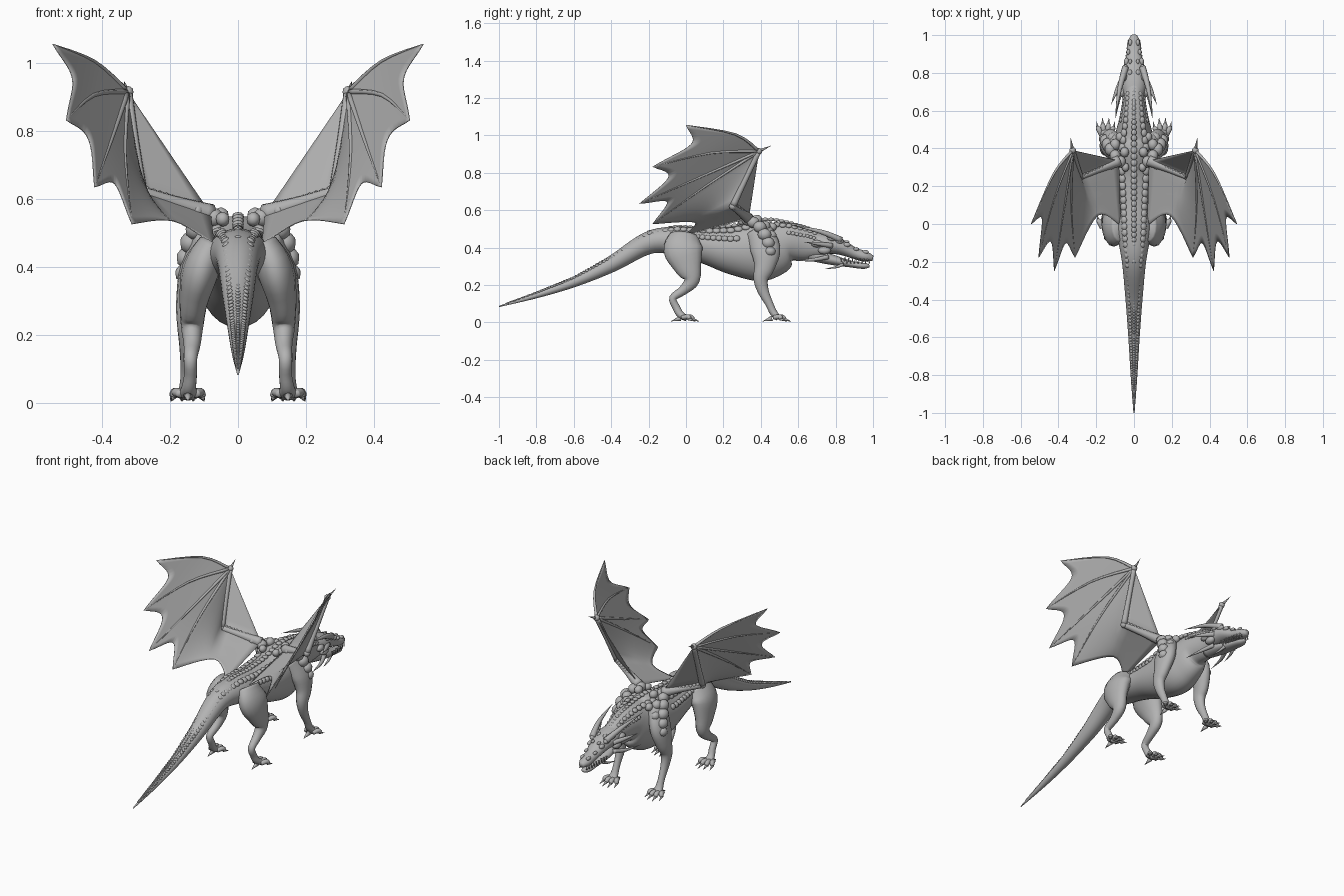
import bpy, bmesh, math
from mathutils import Vector, Matrix

cube = bpy.data.objects.get("Cube")
if cube:
    bpy.data.objects.remove(cube)

grey = bpy.data.materials.new("stone_grey")
grey.use_nodes = True
COLOUR = (0.45, 0.45, 0.45, 1)
grey.diffuse_color = COLOUR
grey.node_tree.nodes["Principled BSDF"].inputs["Base Color"].default_value = COLOUR


def finish(name, bm, mirror=False, thickness=0):
    bmesh.ops.recalc_face_normals(bm, faces=bm.faces)
    for f in bm.faces:
        f.smooth = True
    mesh = bpy.data.meshes.new(name)
    bm.to_mesh(mesh)
    bm.free()
    mesh.materials.append(grey)
    ob = bpy.data.objects.new(name, mesh)
    bpy.context.collection.objects.link(ob)
    if thickness:
        mod = ob.modifiers.new("thickness", 'SOLIDIFY')
        mod.thickness, mod.offset = thickness, 0
    if mirror:
        ob.modifiers.new("mirror", 'MIRROR').use_mirror_merge = False
    return ob


def spline(pts, t):
    """Smooth point through all pts, t from 0 to 1."""
    n = len(pts) - 1
    i = min(int(t * n), n - 1)
    f = t * n - i
    p = [Vector(pts[max(0, min(n, i + k))]) for k in (-1, 0, 1, 2)]
    return p[1] + (p[2] - p[0]) * (f / 2) + (p[0] * 2 - p[1] * 5 + p[2] * 4 - p[3]) * (f * f / 2) \
        + (p[1] * 3 - p[0] - p[2] * 3 + p[3]) * (f ** 3 / 2)


def loft(bm, stations, sides=16, steps=4):
    """Elliptical tube; each station is x, y, z, half width, half depth."""
    n = (len(stations) - 1) * steps
    pts = [spline(stations, i / n) for i in range(n + 1)]
    mids = [Vector(p[:3]) for p in pts]
    along = mids[-1] - mids[0]
    ref = Vector((0, 0, 1)) if abs(along.x) > 0.7 * along.length else Vector((1, 0, 0))
    rings = []
    for i, p in enumerate(pts):
        t = (mids[min(i + 1, n)] - mids[max(i - 1, 0)]).normalized()
        side = (ref - t * ref.dot(t)).normalized()
        up = t.cross(side)
        rings.append([bm.verts.new(mids[i] + side * max(p[3], .0005) * math.cos(a) + up * max(p[4], .0005) * math.sin(a))
                      for a in (2 * math.pi * k / sides for k in range(sides))])
    for a, b in zip(rings, rings[1:]):
        for k in range(sides):
            j = (k + 1) % sides
            bm.faces.new((a[k], a[j], b[j], b[k]))
    bm.faces.new(rings[0])
    bm.faces.new(rings[-1])


def spike(bm, a, b, r):
    loft(bm, [(*a, r, r), (*b, 0, 0)], 8, 2)


def bump(bm, loc, size, turn=0):
    m = Matrix.Translation(loc) @ Matrix.Rotation(turn, 4, 'Y') @ Matrix.Diagonal((*size, 1))
    bmesh.ops.create_icosphere(bm, subdivisions=2, radius=1, matrix=m)


# Body from tail tip to neck: y, centre z, half width, half height
BODY = [(-1, .085, .003, .003), (-.8, .145, .018, .016), (-.6, .215, .03, .027),
        (-.4, .31, .045, .043), (-.2, .425, .064, .06), (-.05, .435, .09, .078),
        (.1, .41, .1, .095), (.25, .385, .115, .13), (.38, .385, .12, .165),
        (.47, .4, .1, .15), (.55, .43, .08, .105), (.65, .42, .062, .088), (.74, .405, .056, .06)]
bm = bmesh.new()
loft(bm, [(0, y, z, w, h) for y, z, w, h in BODY], 28, 6)
finish("body", bm)

# Head and jaw
bm = bmesh.new()
loft(bm, [(0, .64, .43, .045, .055), (0, .74, .42, .066, .052), (0, .82, .405, .058, .043),
          (0, .9, .37, .04, .03), (0, .96, .352, .035, .028), (0, 1, .343, .016, .014)], 20)
finish("skull", bm)
bm = bmesh.new()
loft(bm, [(0, .66, .365, .04, .035), (0, .78, .335, .046, .028), (0, .88, .312, .034, .018),
          (0, .95, .302, .027, .016), (0, .98, .303, .012, .008)], 20)
finish("jaw", bm)

# Brows, eyes, nostrils and cheek lumps
bm = bmesh.new()
for x, y, z, r in [(.046, .82, .435, .016), (.04, .86, .415, .013), (.052, .78, .45, .016),
                   (.02, .96, .376, .011), (.056, .74, .385, .022), (.03, .91, .392, .01),
                   (.058, .7, .42, .02), (.02, .86, .43, .009), (.02, .8, .45, .011)]:
    bump(bm, (x, y, z), (r, r * 1.6, r))
finish("face_lumps", bm, True)

# Teeth
bm = bmesh.new()
for i in range(8):
    y = .83 + i * .02
    x = .05 - i * .003
    spike(bm, (x, y, .347 - i * .001), (x, y, .322), .005)
    spike(bm, (x - .006, y + .01, .315), (x - .006, y + .01, .337), .004)
finish("teeth", bm, True)

# Horns sweeping back from the skull and the jaw corners
bm = bmesh.new()
for path, r in [([(.045, .83, .44), (.075, .72, .485), (.1, .56, .52)], .018),
                ([(.055, .78, .41), (.09, .71, .42), (.122, .63, .43)], .015),
                ([(.045, .76, .35), (.075, .68, .335), (.095, .57, .33)], .013),
                ([(.03, .84, .31), (.04, .8, .295), (.05, .74, .285)], .009)]:
    loft(bm, [(*p, r * k, r * k) for p, k in zip(path, (1, .7, 0))], 10)
finish("horns", bm, True)


def body_at(y):
    for a, b in zip(BODY, BODY[1:]):
        if y <= b[0]:
            return Vector(a).lerp(Vector(b), (y - a[0]) / (b[0] - a[0]))
    return Vector(BODY[-1])


# Rows of scales down the back: angle from top, first y, last y, size
bm = bmesh.new()
for angle, start, end, scale in [(0, -.96, .72, .8), (34, -.95, .7, 1), (-34, -.95, .7, 1),
                                 (62, .06, .3, .8), (-62, .06, .3, .8), (62, .55, .7, .7), (-62, .55, .7, .7)]:
    y, a = start, math.radians(angle)
    while y < end:
        _, z, w, h = body_at(y)
        s = (.004 + w * .15) * scale
        bump(bm, (w * math.sin(a), y, z + h * math.cos(a)), (s, s * 1.15, s * .65), a)
        y += s * 1.9
finish("back_scales", bm)

# Legs
LEGS = {
    "hind": [(.07, -.01, .46, .05, .08), (.11, -.015, .39, .056, .105), (.13, .01, .3, .042, .075),
             (.135, .03, .225, .033, .043), (.135, -.015, .172, .025, .026), (.14, -.07, .13, .02, .02),
             (.14, -.052, .08, .019, .02), (.145, -.03, .042, .022, .02), (.147, .005, .021, .032, .016)],
    "front": [(.08, .39, .49, .045, .07), (.125, .425, .39, .046, .08), (.145, .42, .3, .037, .056),
              (.15, .4, .235, .03, .04), (.15, .412, .17, .023, .03), (.15, .445, .1, .019, .021),
              (.15, .468, .052, .022, .02), (.15, .495, .021, .033, .016)]}
for name, stations in LEGS.items():
    bm = bmesh.new()
    loft(bm, stations, 16)
    finish(name + "_legs", bm, True)
    # Toes and claws
    toes, claws = bmesh.new(), bmesh.new()
    x, y = stations[-1][:2]
    for dx, dy in [(-.042, .012), (-.015, .032), (.015, .032), (.042, .012)]:
        loft(toes, [(x + dx * .5, y - .025, .026, .014, .012), (x + dx * .85, y + dy * .5, .03, .014, .014),
                    (x + dx, y + dy, .018, .011, .012)], 10)
        spike(claws, (x + dx, y + dy - .003, .019), (x + dx * 1.15, y + dy + .036, .004), .009)
    spike(claws, (x, y - .035, .022), (x, y - .085, .006), .014)
    finish(name + "_toes", toes, True)
    finish(name + "_claws", claws, True)

# Armour lumps on shoulders and wing roots
bm = bmesh.new()
for x, y, z, r in [(.07, .33, .545, .032), (.1, .36, .535, .034), (.125, .395, .51, .036), (.14, .42, .47, .037),
                   (.152, .44, .425, .035), (.16, .45, .38, .03), (.1, .42, .515, .032), (.115, .455, .465, .03),
                   (.05, .38, .55, .028), (.045, .3, .54, .024), (.12, .31, .565, .022), (.075, .46, .51, .026)]:
    bump(bm, (x, y, z), (r * .85, r, r * .9))
finish("shoulder_armour", bm, True)

# Wing skeleton
SHOULDER, ELBOW, WRIST = Vector((.08, .335, .555)), Vector((.285, .25, .62)), Vector((.325, .39, .915))
FINGERS = [[WRIST, (.425, .265, 1.005), (.545, 0, 1.055)], [WRIST, (.425, .13, .905), (.505, -.178, .832)],
           [WRIST, (.374, .06, .77), (.422, -.248, .635)], [WRIST, (.333, .1, .725), (.312, -.178, .526)]]
bm = bmesh.new()
loft(bm, [(*SHOULDER, .03, .03), (*SHOULDER.lerp(ELBOW, .5), .02, .02), (*ELBOW, .017, .017)], 12)
loft(bm, [(*ELBOW, .018, .018), (*ELBOW.lerp(WRIST, .5), .014, .014), (*WRIST, .014, .014)], 12)
for joint, r in [(ELBOW, .02), (WRIST, .018)]:
    bump(bm, joint, (r, r, r))
finish("wing_arms", bm, True)
bm = bmesh.new()
for f in FINGERS:
    loft(bm, [(*p, r, r) for p, r in zip(f, (.009, .006, .0015))], 8)
spike(bm, WRIST, WRIST + Vector((.01, .065, .03)), .01)
finish("wing_fingers", bm, True)

# Small scales along the leading edge of the wing arm
bm = bmesh.new()
for a, b in [(SHOULDER, ELBOW), (ELBOW, WRIST)]:
    for i in range(1, 11):
        bump(bm, a.lerp(b, i / 11) + Vector((0, .008, .01)), (.011, .011, .012))
finish("wing_arm_scales", bm, True)


def sheet(bm, surface, n=12):
    grid = [[bm.verts.new(surface(u / n, v / n)) for v in range(n + 1)] for u in range(n + 1)]
    for a, b in zip(grid, grid[1:]):
        for k in range(n):
            bm.faces.new((a[k], a[k + 1], b[k + 1], b[k]))
    bmesh.ops.remove_doubles(bm, verts=bm.verts, dist=1e-5)


def web(f, g):
    """Panel between two fingers with a scalloped outer edge."""
    def surface(u, v):
        reach = u * (1 - .9 * v * (1 - v))
        return spline(f, reach).lerp(spline(g, reach), v)
    return surface


def inner_web(u, v):
    """Panel from the last finger to the flank."""
    start = WRIST.lerp(ELBOW, v * 2) if v < .5 else ELBOW.lerp(SHOULDER, v * 2 - 1)
    end = spline([FINGERS[3][2], (.19, .045, .535), (.07, -.01, .465)], v)
    bend = spline(FINGERS[3], u) - WRIST.lerp(Vector(FINGERS[3][2]), u)
    return start.lerp(end, u) + bend * (1 - v) ** 2


bm = bmesh.new()
for f, g in zip(FINGERS, FINGERS[1:]):
    sheet(bm, web(f, g))
sheet(bm, inner_web)
sheet(bm, lambda u, v: WRIST.lerp(SHOULDER.lerp(ELBOW, v), u), 6)
finish("wing_membranes", bm, True, .003)
